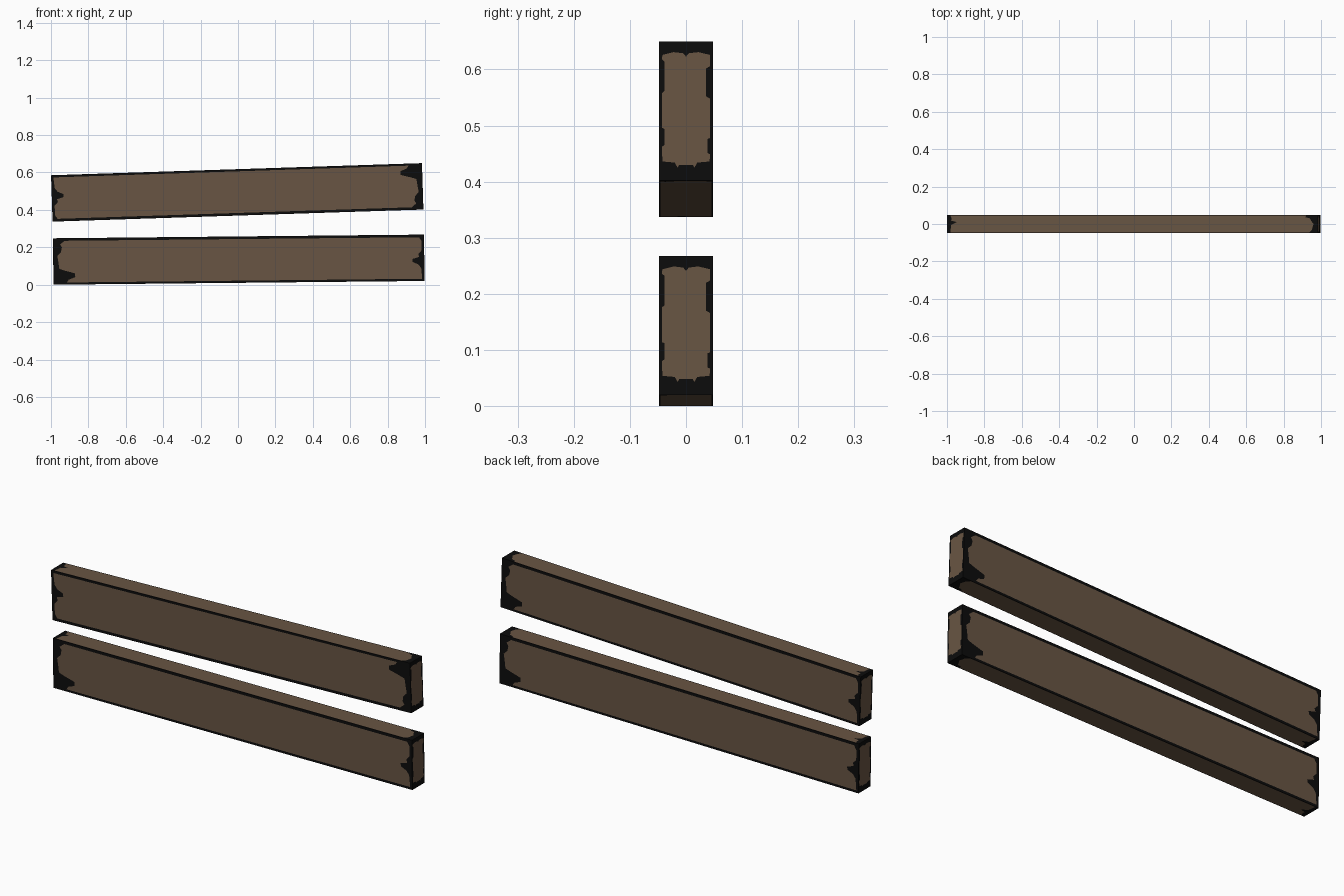
import bpy, bmesh, math
from mathutils import Vector
from mathutils.geometry import tessellate_polygon

if "Cube" in bpy.data.objects:
    bpy.data.objects.remove(bpy.data.objects["Cube"])


def material(name, rgb):
    m = bpy.data.materials.new(name)
    m.diffuse_color = (*rgb, 1)
    m.use_nodes = True
    m.node_tree.nodes["Principled BSDF"].inputs["Base Color"].default_value = m.diffuse_color
    return m


brown = material("weathered brown", (0.140, 0.091, 0.056))
black = material("charred black", (0.0037, 0.0037, 0.0037))

HL, HW, HH = 0.992, 0.048, 0.124   # half length, width, height
X, Y, Z = Vector((1, 0, 0)), Vector((0, 1, 0)), Vector((0, 0, 1))

# Outlines of the clean wood on each kind of face; the rest is dark edging
SIDE = [(-.92, -.113), (-.91, -.098), (-.875, -.085), (-.875, -.065), (-.93, -.05),
        (-.96, -.04), (-.965, .0), (-.97, .03), (-.95, .05), (-.945, .075),
        (-.955, .09), (-.93, .11), (.965, .11), (.978, .09), (.978, .04),
        (.96, .02), (.965, .005), (.928, -.006), (.93, -.022), (.96, -.035),
        (.975, -.055), (.98, -.112)]
SIDE_TURNED = [(-u, -v) for u, v in SIDE]
END = [(-.042, -.09), (-.02, -.092), (-.015, -.101), (-.012, -.096), (.012, -.096),
       (.015, -.101), (.02, -.092), (.042, -.09), (.043, -.077), (.038, -.075),
       (.038, -.05), (.043, -.048), (.043, .022), (.036, .026), (.036, .076),
       (.043, .08), (.043, .1), (.022, .105), (.005, .103), (0, .097),
       (-.005, .103), (-.022, .105), (-.042, .1), (-.043, .092), (-.038, .088),
       (-.038, .036), (-.043, .032), (-.043, -.03), (-.038, -.032),
       (-.038, -.06), (-.043, -.064)]
EDGE = [(-.975, -.0455), (.945, -.0455), (.96, -.03), (.968, 0), (.955, .018),
        (.95, .03), (.925, .036), (.93, .0455), (-.975, .0455), (-.968, .03),
        (-.97, .018), (-.94, .01), (-.97, -.005)]


def add_face(bm, normal, u, v, hu, hv, outline):
    """One box face: an inner wood panel surrounded by a dark ragged frame."""
    outer = [(-hu, -hv), (hu, -hv), (hu, hv), (-hu, hv)]
    loops = [[Vector((a, b, 0)) for a, b in ring] for ring in (outer, outline)]
    verts = [bm.verts.new(normal + u * p.x + v * p.y) for ring in loops for p in ring]
    bm.faces.new(verts[4:]).material_index = 0
    for tri in tessellate_polygon(loops):
        bm.faces.new([verts[i] for i in tri]).material_index = 1


def plank(name, location, tilt, front):
    bm = bmesh.new()
    add_face(bm, -Y * HW, X, Z, HL, HH, front)
    add_face(bm, Y * HW, -X, Z, HL, HH, SIDE)
    add_face(bm, Z * HH, X, Y, HL, HW, EDGE)
    add_face(bm, -Z * HH, X, -Y, HL, HW, EDGE)
    add_face(bm, X * HL, Y, Z, HW, HH, END)
    add_face(bm, -X * HL, -Y, Z, HW, HH, END)
    bmesh.ops.remove_doubles(bm, verts=bm.verts, dist=1e-5)
    bmesh.ops.recalc_face_normals(bm, faces=bm.faces)
    mesh = bpy.data.meshes.new(name)
    bm.to_mesh(mesh)
    bm.free()
    mesh.materials.append(brown)
    mesh.materials.append(black)
    ob = bpy.data.objects.new(name, mesh)
    ob.location = location
    ob.rotation_euler = (0, -tilt, 0)
    bpy.context.collection.objects.link(ob)


# Two slightly crooked fence planks
plank("lower_plank", (0.004, 0, 0.134), math.radians(0.57), SIDE)
plank("upper_plank", (-0.004, 0, 0.4935), math.radians(1.87), SIDE_TURNED)
